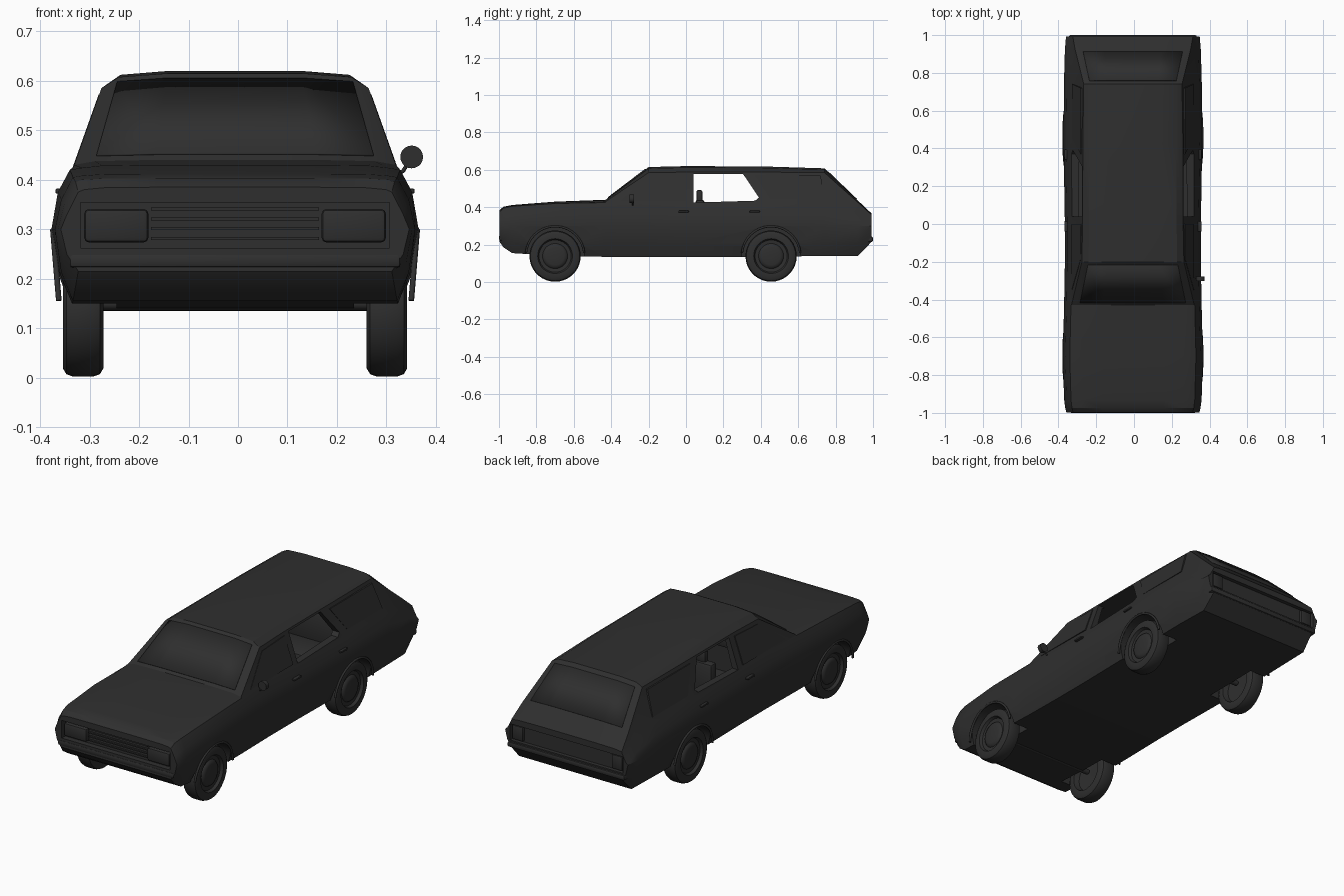
import bpy, bmesh, math
from mathutils import Vector, Matrix

old = bpy.data.objects.get("Cube")
if old:
    bpy.data.objects.remove(old, do_unlink=True)

CX = -0.006  # body centre; the single door mirror widens one side
mat = bpy.data.materials.new("charcoal")
mat.use_nodes = True
COL = (0.028, 0.028, 0.028, 1)
mat.diffuse_color = COL
bsdf = mat.node_tree.nodes["Principled BSDF"]
bsdf.inputs["Base Color"].default_value = COL
bsdf.inputs["Roughness"].default_value = 0.7


def finish(name, bm, smooth=None):
    bmesh.ops.recalc_face_normals(bm, faces=bm.faces)
    me = bpy.data.meshes.new(name)
    bm.to_mesh(me)
    bm.free()
    ob = bpy.data.objects.new(name, me)
    ob.location.x = CX
    bpy.context.collection.objects.link(ob)
    me.materials.append(mat)
    if smooth:
        shade(ob, smooth)
    return ob


def activate(ob):
    bpy.ops.object.select_all(action='DESELECT')
    ob.select_set(True)
    bpy.context.view_layer.objects.active = ob


def shade(ob, angle):
    activate(ob)
    bpy.ops.object.shade_smooth_by_angle(angle=math.radians(angle))


def loft(name, rings, closed=True, caps=True, smooth=None):
    bm = bmesh.new()
    rows = [[bm.verts.new(p) for p in r] for r in rings]
    n = len(rows[0])
    for a, b in zip(rows, rows[1:]):
        for i in range(n if closed else n - 1):
            j = (i + 1) % n
            bm.faces.new((a[i], a[j], b[j], b[i]))
    if caps:
        bm.faces.new(rows[0])
        bm.faces.new(rows[-1])
    return finish(name, bm, smooth)


def box(name, x, y, z, bevel=0.0):
    bm = bmesh.new()
    bmesh.ops.create_cube(bm, size=1)
    for v in bm.verts:
        v.co = [(a + b) / 2 + c * (b - a) for (a, b), c in zip((x, y, z), v.co)]
    if bevel:
        bmesh.ops.bevel(bm, geom=bm.edges[:], offset=bevel, segments=2,
                        affect='EDGES', profile=0.5)
    return finish(name, bm, 35 if bevel else None)


def cylinder(name, centre, radius, depth, axis, seg=32):
    bm = bmesh.new()
    rot = Matrix.Rotation(math.pi / 2, 4, 'Y' if axis == 'x' else 'X')
    bmesh.ops.create_cone(bm, cap_ends=True, segments=seg, radius1=radius, radius2=radius,
                          depth=depth, matrix=Matrix.Translation(centre) @ rot)
    return finish(name, bm, 35)


def tube(name, points, radius, cyclic=False):
    cu = bpy.data.curves.new(name, 'CURVE')
    cu.dimensions = '3D'
    cu.bevel_depth = radius
    cu.bevel_resolution = 2
    cu.use_fill_caps = True
    sp = cu.splines.new('POLY')
    sp.points.add(len(points) - 1)
    for p, c in zip(sp.points, points):
        p.co = (*c, 1)
    sp.use_cyclic_u = cyclic
    ob = bpy.data.objects.new(name, cu)
    ob.location.x = CX
    bpy.context.collection.objects.link(ob)
    cu.materials.append(mat)


def cut(target, cutter):
    m = target.modifiers.new("cut", 'BOOLEAN')
    m.operation = 'DIFFERENCE'
    m.solver = 'EXACT'
    m.object = cutter
    activate(target)
    bpy.ops.object.modifier_apply(modifier=m.name)
    bpy.data.objects.remove(cutter, do_unlink=True)


def mirrored(half):
    return half + [Vector((-p.x, p.y, p.z)) for p in reversed(half) if p.x > 0]


def section(y, zb, w, belt, rx, rz, top):
    pts = [(w * .90, zb), (w * .965, zb + (.3 - zb) * .4), (w, .3), (w * .965, belt - .045),
           (w * .9, belt), (rx, rz), (rx * .87, rz + .75 * (top - rz)), (rx * .5, top), (0, top)]
    return mirrored([Vector((x, y, z)) for x, z in pts])


# Body shell: y, underside, half width, belt, roof half width, roof edge, roof top
stations = [
    (-.997, .215, .352, .375, .305, .38, .385), (-.975, .185, .358, .395, .31, .40, .403),
    (-.93, .155, .364, .405, .31, .408, .412), (-.70, .14, .371, .42, .31, .424, .430),
    (-.43, .135, .364, .425, .325, .430, .440), (-.20, .135, .360, .425, .27, .585, .615),
    (.0, .135, .360, .42, .266, .588, .620), (.42, .135, .367, .42, .265, .588, .618),
    (.74, .14, .365, .415, .26, .585, .608), (.92, .14, .360, .376, .305, .425, .435),
    (.992, .215, .354, .355, .318, .36, .367)]
body = loft("body_shell", [section(*s) for s in stations])

# Cabin cavity, footwell, wheel wells, grille and tail recesses
inner = [(-.37, .30, .30, .43, .437), (-.17, .295, .25, .567, .596), (.0, .295, .246, .57, .60),
         (.72, .295, .24, .565, .586), (.88, .29, .25, .41, .42)]
cut(body, loft("cavity_cutter", [mirrored([Vector(p) for p in (
    (w, y, .34), (w, y, .40), (rx, y, rz), (rx * .85, y, rz + .6 * (top - rz)), (0, y, top))])
    for y, w, rx, rz, top in inner]))
cut(body, box("footwell_cutter", (-.225, .225), (-.34, .66), (.18, .42)))
for s in (-1, 1):
    for wy in (-.70, .455):
        cut(body, cylinder("well_cutter", (s * .39, wy, .142), .156, .30, 'x', 40))
cut(body, box("grille_cutter", (-.312, .312), (-1.1, -.968), (.262, .354)))
cut(body, box("tail_cutter", (-.325, .325), (.972, 1.1), (.25, .335)))
# Open rear door windows
opening = [(.04, .425), (.04, .578), (.305, .578), (.39, .452), (.37, .435)]
cut(body, loft("window_cutter", [[Vector((x, y, z)) for y, z in opening] for x in (-.5, .5)]))
shade(body, 28)


# Glass panels following the shell
def glass(name, a, b, t0, t1, lift):
    ra, rb = section(*stations[a])[6:11], section(*stations[b])[6:11]
    rows = [[p.lerp(q, t) + lift for p, q in zip(ra, rb)] for t in (t0, t1)]
    ob = loft(name, rows, closed=False, caps=False, smooth=30)
    ob.modifiers.new("thickness", 'SOLIDIFY').thickness = .005


glass("windscreen", 4, 5, .06, .93, Vector((0, -.002, .003)))
glass("tailgate_window", 8, 9, .10, .95, Vector((0, .002, .002)))


def side_panel(name, s, outline):
    rows = [[Vector((s * (.326 - .357 * (z - .42) + d), y, z)) for y, z in outline]
            for d in (-.004, .004)]
    loft(name, rows)


for s, side in ((1, "left"), (-1, "right")):
    side_panel(side + "_front_window", s, [(-.35, .437), (-.19, .565), (.0, .572), (.0, .435)])
    side_panel(side + "_quarter_window", s, [(.45, .445), (.37, .57), (.72, .57), (.74, .445)])
    # Lamps, handles and arch lips
    box(side + "_headlight", sorted((s * .175, s * .305)), (-.992, -.96), (.273, .341), .010)
    box(side + "_tail_light", sorted((s * .255, s * .318)), (.96, .988), (.256, .330), .006)
    for dy in (-.04, .34):
        box(side + "_door_handle", sorted((s * .345, s * .363)), (dy, dy + .055), (.372, .382), .003)
    for label, wy in (("front", -.70), ("rear", .455)):
        arc = [math.radians(5 + 10 * i) for i in range(18)]
        tube(f"{side}_{label}_arch_lip", [(s * (.355 + .013 * math.sin(a)), wy + .156 * math.cos(a),
                                          .142 + .156 * math.sin(a)) for a in arc], .006)

# Grille bars and bumpers
for i in range(4):
    z = .278 + i * .02
    box("grille_bar", (-.17, .17), (-.978, -.962), (z, z + .006))
box("front_bumper", (-.335, .335), (-1.0, -.95), (.222, .250), .008)
box("rear_bumper", (-.338, .338), (.95, 1.0), (.215, .243), .008)

# Wheels turned from a profile: radius, outward offset
profile = [(.0, .034), (.048, .036), (.062, .031), (.067, .024), (.086, .026), (.093, .040),
           (.120, .041), (.132, .034), (.137, .020), (.137, -.020), (.132, -.034), (.120, -.041),
           (.092, -.040), (.084, -.012), (.0, -.010)]


def wheel(name, s, wy):
    rings = []
    for r, off in profile:
        r = max(r, .0005)
        rings.append([Vector((s * (.307 + off), wy + r * math.cos(a), .139 + r * math.sin(a)))
                      for a in (math.tau * i / 36 for i in range(36))])
    loft(name, rings, smooth=35)


for label, wy in (("front", -.70), ("rear", .455)):
    for s, side in ((1, "left"), (-1, "right")):
        wheel(f"{side}_{label}_wheel", s, wy)
    cylinder(label + "_axle", (0, wy, .15), .014, .56, 'x', 12)

# Door mirror on the left side
cylinder("mirror_head", (.357, -.29, .446), .023, .022, 'y', 20)
tube("mirror_stalk", [(.322, -.285, .405), (.340, -.285, .418), (.357, -.287, .446)], .004)

# Cabin interior
for s, side in ((1, "left"), (-1, "right")):
    x = sorted((s * .04, s * .21))
    box(side + "_seat_base", x, (-.12, .08), (.19, .27), .015)
    box(side + "_seat_back", x, (.05, .10), (.24, .44), .015)
    box(side + "_headrest", sorted((s * .085, s * .165)), (.055, .088), (.43, .492), .010)
box("rear_bench", (-.215, .215), (.38, .58), (.19, .28), .015)
box("rear_bench_back", (-.215, .215), (.55, .62), (.25, .43), .015)
box("dashboard", (-.28, .28), (-.36, -.27), (.34, .42), .012)
tube("steering_wheel", [(.125 + .055 * math.cos(a), -.20 + .02 * math.sin(a), .395 + .05 * math.sin(a))
                        for a in (math.tau * i / 20 for i in range(20))], .006, True)
tube("steering_column", [(.125, -.28, .37), (.125, -.20, .395)], .008)
